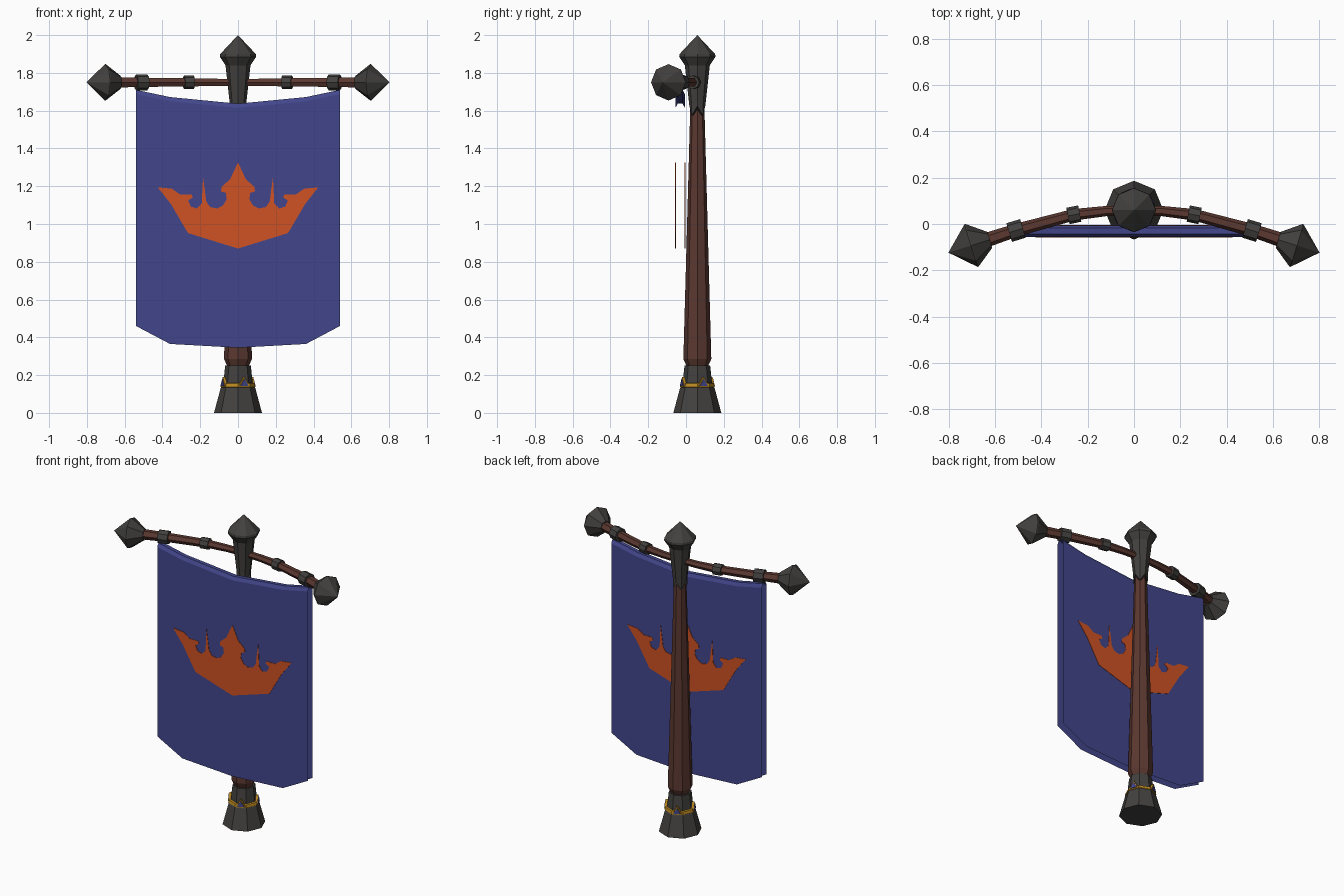
import bpy, bmesh, math
from mathutils import Vector

if "Cube" in bpy.data.objects:
    bpy.data.objects.remove(bpy.data.objects["Cube"])


def material(name, rgb):
    m = bpy.data.materials.new(name)
    m.diffuse_color = (*rgb, 1)
    m.use_nodes = True
    m.node_tree.nodes["Principled BSDF"].inputs["Base Color"].default_value = m.diffuse_color
    return m


METAL = material("dark_iron", (0.055, 0.053, 0.050))
WOOD = material("brown_wood", (0.105, 0.040, 0.030))
BLUE = material("blue_cloth", (0.055, 0.062, 0.26))
ORANGE = material("orange_emblem", (0.62, 0.085, 0.018))
GOLD = material("gold_trim", (0.50, 0.25, 0.015))
POLE_Y = 0.06


def finish(name, bm, mat, closed=True):
    if closed:
        bmesh.ops.recalc_face_normals(bm, faces=bm.faces)
    me = bpy.data.meshes.new(name)
    bm.to_mesh(me)
    bm.free()
    me.materials.append(mat)
    ob = bpy.data.objects.new(name, me)
    bpy.context.collection.objects.link(ob)
    return ob


def loft(name, pts, radii, mat, sides=8, low_notch=0):
    """Faceted tube through points; low_notch zigzags the first ring."""
    bm = bmesh.new()
    pts = [Vector(p) for p in pts]
    rings = []
    for i, (p, r) in enumerate(zip(pts, radii)):
        d = (pts[min(i + 1, len(pts) - 1)] - pts[max(i - 1, 0)]).normalized()
        v = Vector((0, 1, 0)) if abs(d.z) > 0.9 else Vector((0, 0, 1))
        u = v.cross(d).normalized()
        ring = []
        for k in range(sides):
            a = 2 * math.pi * k / sides
            q = p + (u * math.cos(a) + v * math.sin(a)) * r
            if i == 0 and k % 2 == 0:
                q.z += low_notch
            ring.append(bm.verts.new(q))
        rings.append(ring)
    for a, b in zip(rings, rings[1:]):
        for k in range(sides):
            j = (k + 1) % sides
            bm.faces.new((a[k], a[j], b[j], b[k]))
    bm.faces.new(rings[0])
    bm.faces.new(rings[-1])
    bmesh.ops.remove_doubles(bm, verts=bm.verts, dist=0.0005)
    return finish(name, bm, mat)


def turned(name, profile, mat, **kw):
    """Octagonal part on the pole axis from (radius, z) pairs."""
    return loft(name, [(0, POLE_Y, z) for r, z in profile],
                [r for r, z in profile], mat, **kw)


def plate(name, outline, thick, mat):
    """Flat plate in the xz plane, centred on y = 0."""
    bm = bmesh.new()
    f = bm.faces.new([bm.verts.new((x, -thick / 2, z)) for x, z in outline])
    new = bmesh.ops.extrude_face_region(bm, geom=[f])["geom"]
    bmesh.ops.translate(bm, vec=(0, thick, 0),
                        verts=[g for g in new if isinstance(g, bmesh.types.BMVert)])
    bmesh.ops.triangulate(bm, faces=[g for g in bm.faces if len(g.verts) > 4])
    return finish(name, bm, mat)


# Pole
turned("base", [(.127, 0), (.092, .13), (.078, .155), (.068, .25)], METAL)
turned("base_ring", [(.088, .135), (.092, .138), (.088, .155), (.078, .158)], GOLD)
turned("pole", [(.058, .24), (.058, .25), (.074, .285), (.036, 1.67)], WOOD)
turned("pole_head", [(.042, 1.575), (.044, 1.64), (.066, 1.84), (.096, 1.885),
                     (.094, 1.90), (.0001, 2.0)], METAL, low_notch=.05)

# Four triangular gems on the base ring
for k in range(4):
    a = math.radians(22.5 + 90 * k)
    for name, s, t, mat in (("gem_frame", 1, .014, GOLD), ("gem", .68, .022, BLUE)):
        tri = [(-.033 * s, -.02 * s), (.033 * s, -.02 * s), (0, .034 * s)]
        ob = plate(f"{name}_{k}", tri, t, mat)
        ob.location = (.080 * math.cos(a), POLE_Y + .080 * math.sin(a), .157)
        ob.rotation_euler = (0, 0, a + math.pi / 2)

# Bowed crossbar
half = [(.12, .056), (.26, .04), (.51, -.027), (.66, -.077)]
path = [(-x, y) for x, y in reversed(half)] + [(0, POLE_Y)] + half
loft("crossbar", [(x, y, 1.75) for x, y in path],
     [.032, .028, .025, .022, .021, .022, .025, .028, .032], WOOD, sides=6)

# Bands and end knobs, both sides
for s, side in ((-1, "left"), (1, "right")):
    def along(c, d, offs):
        return [(s * (c[0] + d[0] * o), c[1] + d[1] * o, 1.75) for o in offs]
    loft("inner_band_" + side, along((.26, .04), (.98, -.2), (-.026, .026)),
         [.036, .036], METAL)
    loft("outer_band_" + side, along((.51, -.028), (.96, -.29), (-.031, .031)),
         [.042, .042], METAL)
    loft("knob_" + side, along((.70, -.092), (.955, -.297), (-.08, 0, .005, .107)),
         [.036, .096, .096, .0001], METAL)

# Banner: cloth folded over at the top, front and back sheets
cols = [(-.54, 1.71, .46), (-.36, 1.672, .365), (0, 1.637, .345),
        (.36, 1.672, .365), (.54, 1.71, .46)]
FRONT, BACK = -.056, -.006
bm = bmesh.new()
grid = []
for x, top, bot in cols:
    prof = [(FRONT, bot), (FRONT, top - .022), (FRONT + .012, top),
            (BACK - .012, top), (BACK, top - .022), (BACK, bot)]
    grid.append([bm.verts.new((x, y, z)) for y, z in prof])
for a, b in zip(grid, grid[1:]):
    for i in range(5):
        bm.faces.new((a[i], b[i], b[i + 1], a[i + 1]))
finish("banner", bm, BLUE, closed=False)

# Crown emblem on both sheets, mirrored from its right half
crown = [(.042, 1.236), (.087, 1.197), (.09, 1.172), (.065, 1.165), (.06, 1.13),
         (.08, 1.098), (.11, 1.082), (.148, 1.09), (.168, 1.12), (.185, 1.25),
         (.192, 1.11), (.217, 1.082), (.25, 1.092), (.264, 1.125), (.24, 1.14),
         (.245, 1.157), (.307, 1.157), (.35, 1.187), (.425, 1.194), (.355, 1.105),
         (.265, .952)]
outline = ([(0, 1.326)] + crown + [(0, .87)] + [(-x, z) for x, z in reversed(crown)])
for name, y in (("crown_front", FRONT), ("crown_back", BACK)):
    plate(name, outline, .005, ORANGE).location.y = y
